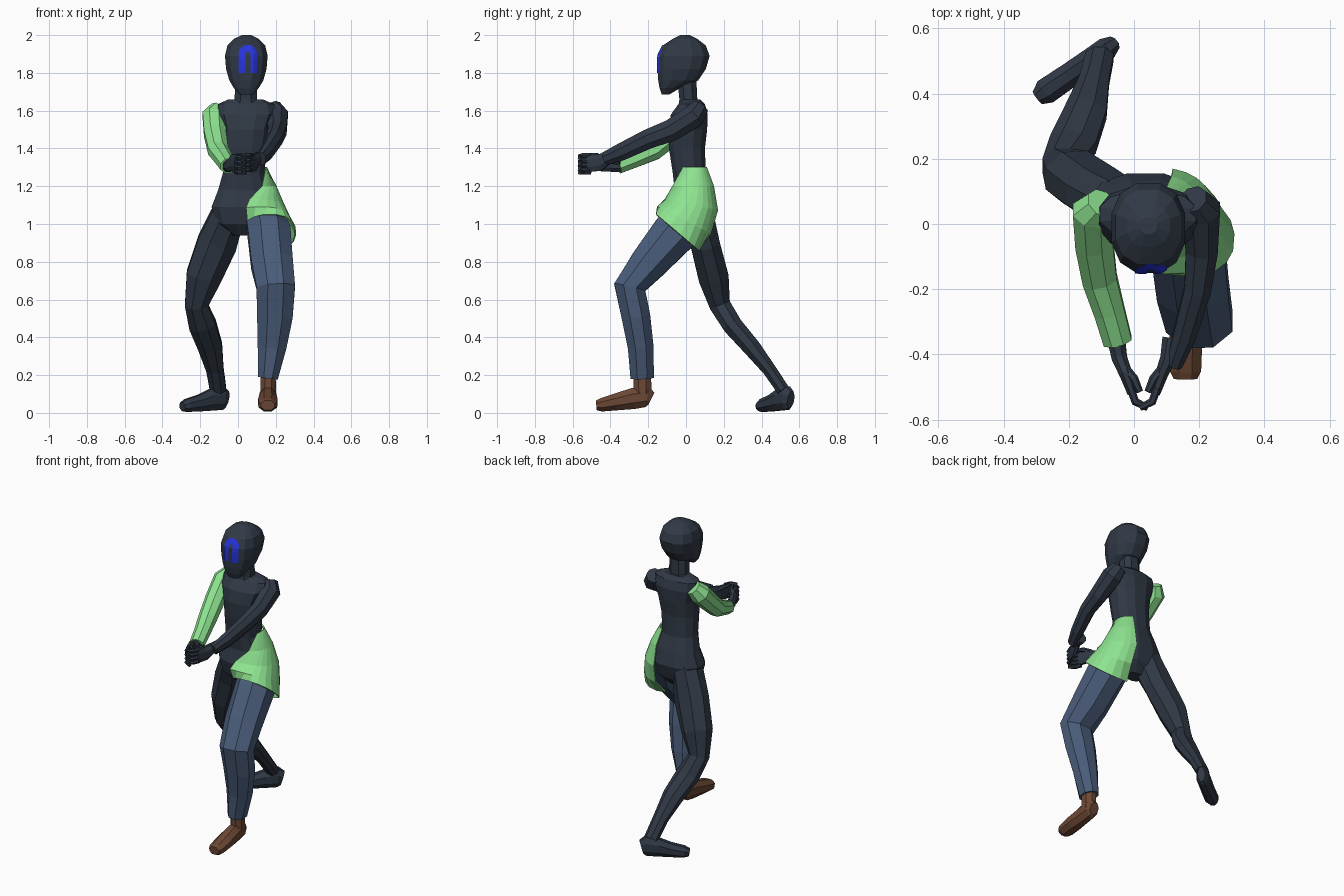
import bpy, bmesh, math
from mathutils import Vector
from mathutils.bvhtree import BVHTree


def material(name, rgb):
    m = bpy.data.materials.new(name)
    m.diffuse_color = (*rgb, 1)
    return m


DARK = material("dark slate", (0.030, 0.041, 0.060))
GREEN = material("light green", (0.27, 0.77, 0.28))
DENIM = material("denim blue", (0.068, 0.108, 0.195))
BROWN = material("leather brown", (0.15, 0.064, 0.035))
BLUE = material("bright blue", (0.02, 0.035, 0.72))


def skin(name, rings, mat, closed=True):
    """Join a list of point rings with quads; closed rings get end caps."""
    bm = bmesh.new()
    vs = [[bm.verts.new(p) for p in r] for r in rings]
    n = len(rings[0])
    for a, b in zip(vs, vs[1:]):
        for i in range(n if closed else n - 1):
            j = (i + 1) % n
            bm.faces.new((a[i], a[j], b[j], b[i]))
    if closed:
        bm.faces.new(vs[0])
        bm.faces.new(vs[-1])
    bmesh.ops.recalc_face_normals(bm, faces=bm.faces)
    me = bpy.data.meshes.new(name)
    bm.to_mesh(me)
    bm.free()
    me.materials.append(mat)
    ob = bpy.data.objects.new(name, me)
    bpy.context.collection.objects.link(ob)
    return ob


def power(v, e):
    return math.copysign(abs(v) ** e, v)


def stack(name, rows, mat, n=12, e=0.85):
    """Horizontal sections: z, x0, x1, y0, y1."""
    rings = []
    for z, x0, x1, y0, y1 in rows:
        ring = []
        for i in range(n):
            t = 2 * math.pi * (i + 0.5) / n
            k = 1 / math.cos(math.pi / n) ** e
            ring.append(Vector(((x0 + x1) / 2 + (x1 - x0) / 2 * k * power(math.sin(t), e),
                                (y0 + y1) / 2 - (y1 - y0) / 2 * k * power(math.cos(t), e), z)))
        rings.append(ring)
    return skin(name, rings, mat)


def tube(name, path, mat, n=8, ref=(1, 0, 0)):
    """Sections across a path: x, y, z, half width along ref, half depth."""
    pts = [Vector(p[:3]) for p in path]
    k = 1 / math.cos(math.pi / n)
    rings = []
    for i, p in enumerate(pts):
        t = Vector()
        if i > 0:
            t += (p - pts[i - 1]).normalized()
        if i < len(pts) - 1:
            t += (pts[i + 1] - p).normalized()
        t.normalize()
        s = Vector(ref)
        s = (s - t * s.dot(t)).normalized()
        u = t.cross(s)
        a, b = path[i][3] * k, path[i][4] * k
        rings.append([p + s * a * math.cos(q) + u * b * math.sin(q)
                      for q in [2 * math.pi * (j + 0.5) / n for j in range(n)]])
    return skin(name, rings, mat)


# Head, neck and torso
head = stack("head", [
    (1.685, 0.01, 0.08, -0.128, -0.09), (1.72, -0.022, 0.11, -0.140, -0.03),
    (1.76, -0.046, 0.134, -0.147, 0.065), (1.82, -0.063, 0.151, -0.150, 0.105),
    (1.89, -0.069, 0.157, -0.150, 0.125), (1.945, -0.056, 0.144, -0.123, 0.105),
    (1.98, -0.022, 0.11, -0.07, 0.06), (2.0, 0.02, 0.07, -0.03, 0.02)], DARK)
stack("neck", [(1.61, -0.035, 0.12, -0.04, 0.075), (1.66, -0.018, 0.10, -0.035, 0.06),
               (1.76, -0.015, 0.10, -0.045, 0.055)], DARK, 8)
stack("torso", [
    (0.94, -0.03, 0.09, -0.01, 0.08), (1.0, -0.115, 0.18, -0.06, 0.13),
    (1.09, -0.140, 0.21, -0.08, 0.155), (1.18, -0.105, 0.175, -0.06, 0.135),
    (1.27, -0.080, 0.140, -0.07, 0.105), (1.4, -0.078, 0.152, -0.09, 0.10),
    (1.5, -0.085, 0.170, -0.095, 0.112), (1.58, -0.11, 0.20, -0.08, 0.115),
    (1.635, -0.105, 0.19, -0.04, 0.10), (1.66, -0.05, 0.13, -0.02, 0.075)], DARK)

# Bent arch inlaid on the face, draped over the head by ray casting
tree = BVHTree.FromPolygons([v.co for v in head.data.vertices],
                            [p.vertices[:] for p in head.data.polygons])
line = [(-0.031, 1.80 + 0.0244 * i) for i in range(5)]
line += [(-0.031 * math.cos(a), 1.9 + 0.031 * math.sin(a))
         for a in [math.pi * i / 8 for i in range(9)]]
line += [(0.031, 1.80 + 0.0244 * i) for i in range(4, -1, -1)]
strip = []
for i, (x, z) in enumerate(line):
    a, b = Vector(line[max(i - 1, 0)]), Vector(line[min(i + 1, len(line) - 1)])
    d = (b - a).normalized()
    row = []
    for w in (-0.018, 0, 0.018):
        px, pz = 0.052 + x - d.y * w, z + d.x * w
        hit = tree.ray_cast(Vector((px, -1, pz)), Vector((0, 1, 0)))[0]
        row.append(Vector((px, hit.y - 0.004, pz)))
    strip.append(row)
skin("face_mark", strip, BLUE, closed=False)

# Arms
tube("sleeve", [(-0.10, 0.065, 1.61, 0.045, 0.045), (-0.127, 0.035, 1.567, 0.062, 0.06),
                (-0.122, -0.06, 1.48, 0.058, 0.056), (-0.105, -0.17, 1.39, 0.053, 0.052),
                (-0.075, -0.27, 1.345, 0.047, 0.045), (-0.05, -0.36, 1.307, 0.044, 0.041)],
     GREEN)
tube("bare_arm", [(0.18, 0.075, 1.62, 0.045, 0.045), (0.205, 0.04, 1.57, 0.06, 0.062),
                  (0.208, -0.08, 1.495, 0.049, 0.058), (0.195, -0.2, 1.45, 0.041, 0.052),
                  (0.155, -0.34, 1.383, 0.035, 0.046), (0.122, -0.43, 1.345, 0.026, 0.035)],
     DARK)

# Clasped hands, mirrored about x = 0.03
for s, side, wz in ((-1, "right", 1.308), (1, "left", 1.348)):
    def at(d, y, z, a, b):
        return (0.03 + s * d, y, z, a, b)
    tube(side + "_palm", [at(0.085, -0.35, wz, 0.033, 0.028), at(0.075, -0.41, wz, 0.031, 0.024),
                          at(0.055, -0.46, 1.325, 0.045, 0.02),
                          at(0.035, -0.52, 1.322, 0.046, 0.015)], DARK, ref=(0, 0, 1))
    for i in range(4):
        z = 1.28 + 0.026 * i + s * 0.006
        tube(f"{side}_finger_{i + 1}", [at(0.04, -0.505, z, 0.012, 0.011),
                                        at(0.026, -0.545, z, 0.011, 0.011),
                                        at(-0.012, -0.564, z - 0.004, 0.009, 0.009)],
             DARK, 6, (0, 0, 1))
    tube(side + "_thumb", [at(0.06, -0.44, 1.345, 0.014, 0.013), at(0.03, -0.475, 1.365, 0.012, 0.012),
                           at(0.012, -0.515, 1.368, 0.009, 0.009)], DARK, 6, (0, 0, 1))

# Bare trailing leg and foot
tube("bare_leg", [(-0.045, 0.05, 1.07, 0.085, 0.09), (-0.11, 0.10, 0.90, 0.105, 0.077),
                  (-0.182, 0.145, 0.72, 0.093, 0.08), (-0.22, 0.18, 0.57, 0.061, 0.056),
                  (-0.187, 0.245, 0.465, 0.072, 0.052), (-0.147, 0.345, 0.35, 0.064, 0.047),
                  (-0.122, 0.44, 0.23, 0.046, 0.036), (-0.105, 0.515, 0.12, 0.043, 0.034)], DARK)
tube("bare_foot", [(-0.062, 0.555, 0.07, 0.022, 0.045), (-0.085, 0.537, 0.078, 0.036, 0.062),
                   (-0.14, 0.497, 0.069, 0.037, 0.057), (-0.20, 0.455, 0.052, 0.038, 0.044),
                   (-0.27, 0.407, 0.039, 0.040, 0.034), (-0.295, 0.388, 0.033, 0.024, 0.024)],
     DARK, ref=(0.58, -0.81, 0))

# Trousered leading leg with shoe
tube("trouser_leg", [(0.13, 0.03, 1.07, 0.095, 0.10), (0.165, -0.063, 0.95, 0.113, 0.118),
                     (0.18, -0.20, 0.79, 0.110, 0.098), (0.2, -0.298, 0.665, 0.102, 0.084),
                     (0.195, -0.265, 0.51, 0.094, 0.076), (0.18, -0.24, 0.35, 0.076, 0.068),
                     (0.158, -0.232, 0.185, 0.053, 0.062)], DENIM)
tube("shoe_ankle", [(0.16, -0.232, 0.25, 0.038, 0.046), (0.16, -0.23, 0.08, 0.042, 0.048)], BROWN)
tube("shoe", [(0.158, -0.183, 0.075, 0.03, 0.035), (0.158, -0.205, 0.086, 0.043, 0.056),
              (0.158, -0.28, 0.076, 0.045, 0.056), (0.158, -0.37, 0.058, 0.051, 0.045),
              (0.158, -0.45, 0.042, 0.048, 0.035), (0.158, -0.475, 0.04, 0.036, 0.026)], BROWN)

# Half tunic: partial arcs that turn from the waist to the raised thigh
# cx, cy, cz, rx, ry, slope, start angle, end angle (0 = front, 90 = right)
arcs = [(0.03, 0.018, 1.30, 0.121, 0.101, 0.0, 75, 150),
        (0.035, 0.036, 1.20, 0.165, 0.118, 0.0, 30, 155),
        (0.06, 0.03, 1.10, 0.182, 0.140, 0.2, 0, 165),
        (0.11, -0.01, 1.02, 0.165, 0.140, 0.5, -20, 175),
        (0.165, -0.045, 0.955, 0.140, 0.112, 0.85, -52, 200)]
rows = []
for cx, cy, cz, rx, ry, slope, a0, a1 in arcs:
    row = []
    for i in range(13):
        t = math.radians(a0 + (a1 - a0) * i / 12)
        dy = -ry * power(math.cos(t), 0.85)
        row.append(Vector((cx + rx * power(math.sin(t), 0.85), cy + dy, cz - slope * dy)))
    rows.append(row)
tunic = skin("half_tunic", rows, GREEN, closed=False)
mod = tunic.modifiers.new("thickness", "SOLIDIFY")
mod.thickness = 0.008
mod.offset = 0
